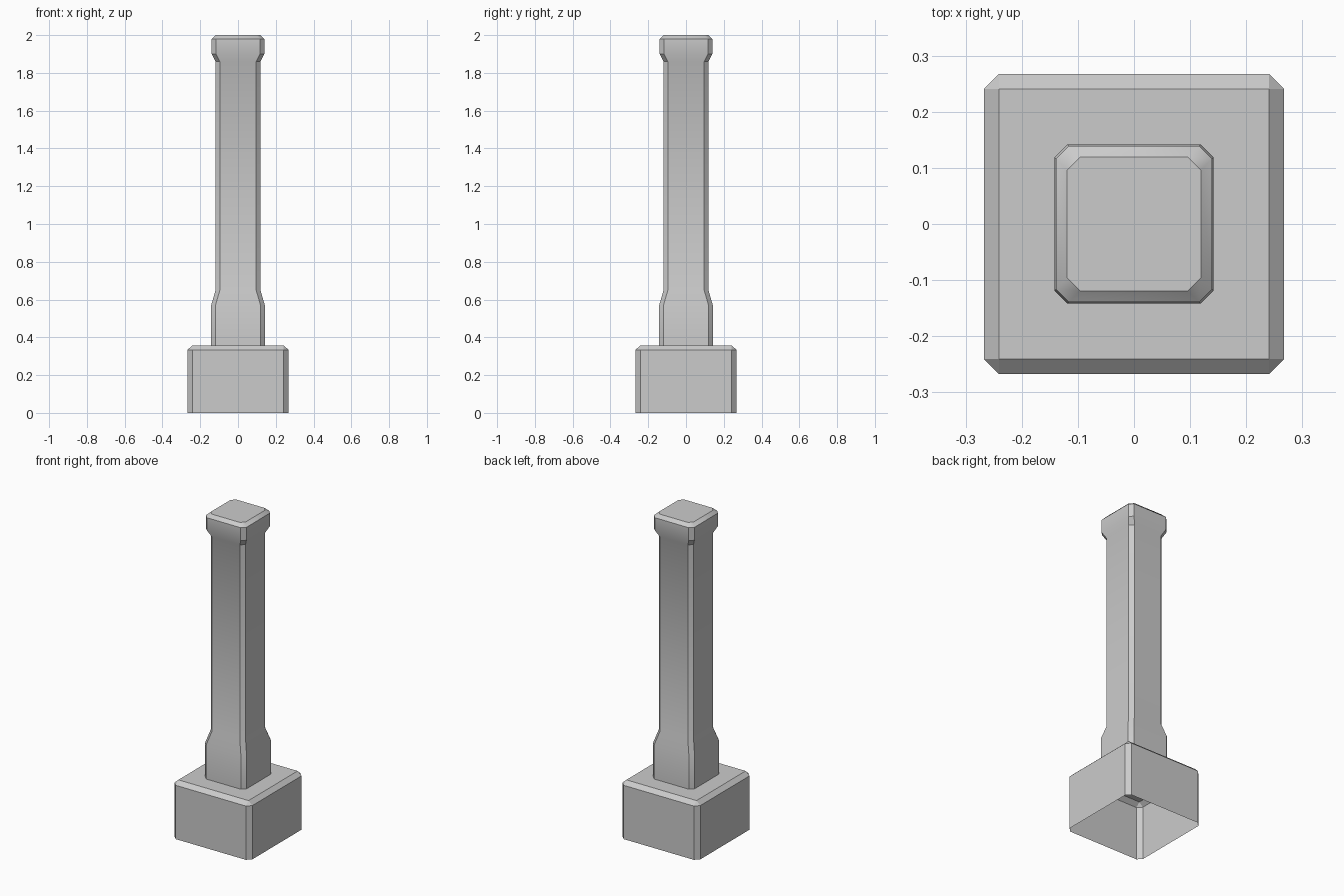
import bpy
import math

if "Cube" in bpy.data.objects:
    bpy.data.objects.remove(bpy.data.objects["Cube"])


def ring(half, cut, z):
    """Square outline with chamfered corners (8 points)."""
    a, b = half, half - cut
    return [(x, y, z) for x, y in ((b, -a), (a, -b), (a, b), (b, a),
                                   (-b, a), (-a, b), (-a, -b), (-b, -a))]


def loft(name, sections):
    """Skin chamfered-square sections, closed at the top, open below."""
    verts = [v for s in sections for v in ring(*s)]
    faces = []
    for k in range(len(sections) - 1):
        for i in range(8):
            j = (i + 1) % 8
            faces.append((8 * k + i, 8 * k + j, 8 * k + 8 + j, 8 * k + 8 + i))
    faces.append(tuple(range(len(verts) - 8, len(verts))))
    mesh = bpy.data.meshes.new(name)
    mesh.from_pydata(verts, [], faces)
    obj = bpy.data.objects.new(name, mesh)
    bpy.context.collection.objects.link(obj)
    # Merge points that coincide where a corner chamfer closes to a point
    mesh.validate()
    bpy.ops.object.select_all(action='DESELECT')
    obj.select_set(True)
    bpy.context.view_layer.objects.active = obj
    bpy.ops.object.mode_set(mode='EDIT')
    bpy.ops.mesh.select_all(action='SELECT')
    bpy.ops.mesh.remove_doubles(threshold=0.0005)
    bpy.ops.object.mode_set(mode='OBJECT')
    bpy.ops.object.shade_smooth_by_angle(angle=math.radians(32))
    return obj


# Footing block: bevelled box, hollow underneath
loft("footing_block", [(0.267, 0.026, 0.0),
                       (0.267, 0.026, 0.334),
                       (0.241, 0.0, 0.358)])

# Post: wide foot, slim shaft, flared cap with bevelled top
loft("post", [(0.142, 0.023, 0.358),
              (0.142, 0.023, 0.57),
              (0.119, 0.023, 0.65),
              (0.119, 0.023, 1.86),
              (0.139, 0.023, 1.90),
              (0.139, 0.023, 1.98),
              (0.119, 0.023, 2.0)])
